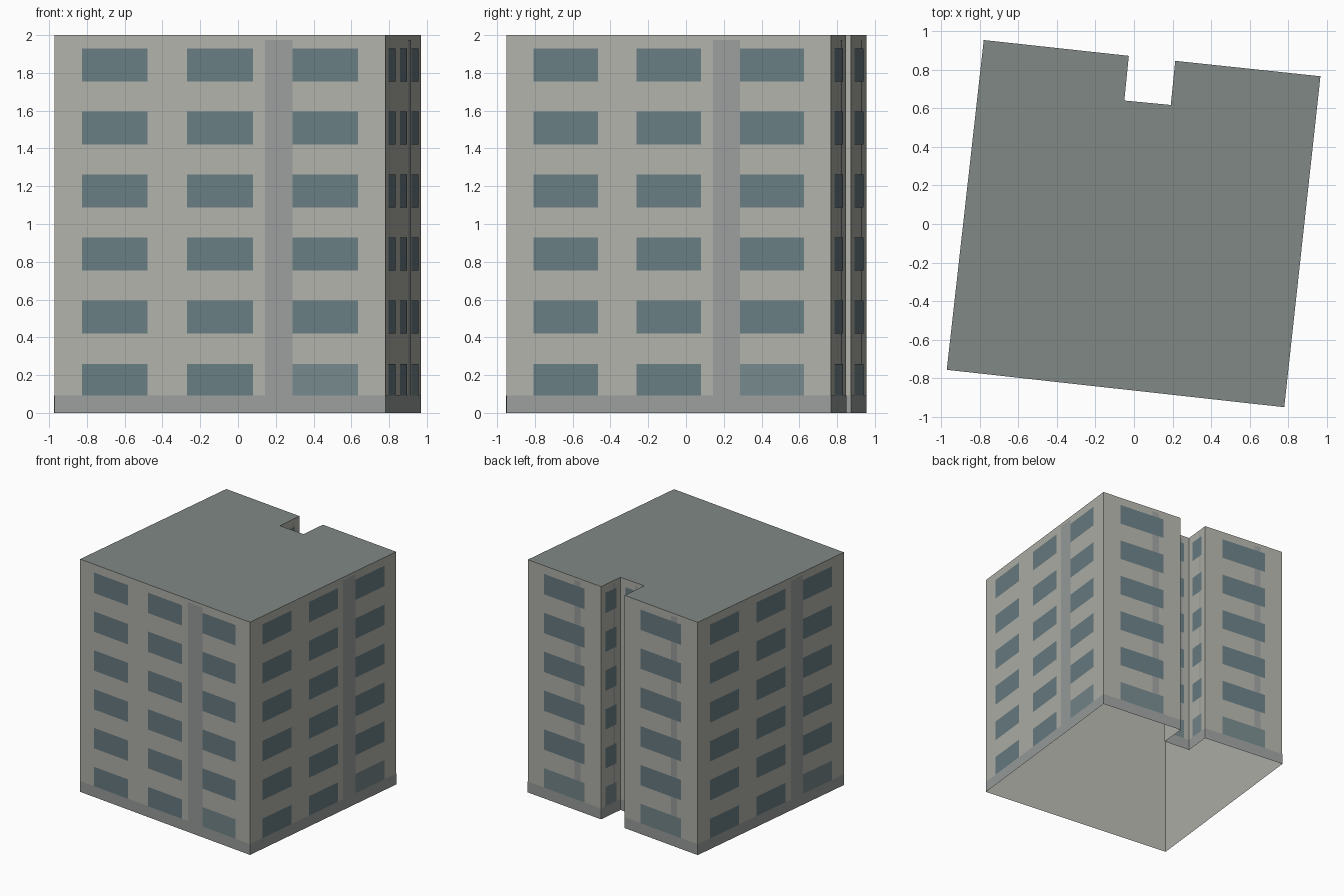
import bpy, bmesh
from mathutils import Vector

if "Cube" in bpy.data.objects:
    bpy.data.objects.remove(bpy.data.objects["Cube"])

H = 2.0
FLOORS = 6
# footprint, counter-clockwise from the front left corner, with the rear notch
PLAN = [(-0.972, -0.757), (0.78, -0.951), (0.968, 0.767), (0.214, 0.847),
        (0.191, 0.618), (-0.05, 0.641), (-0.027, 0.873), (-0.78, 0.955)]


def material(name, rgb):
    m = bpy.data.materials.new(name)
    m.diffuse_color = (*rgb, 1)
    m.use_nodes = True
    m.node_tree.nodes["Principled BSDF"].inputs["Base Color"].default_value = m.diffuse_color
    return m


wall_mat = material("wall", (0.445, 0.445, 0.405))
roof_mat = material("roof", (0.22, 0.25, 0.235))
trim_mat = material("trim", (0.325, 0.345, 0.335))
glass_mat = material("glass", (0.14, 0.205, 0.225))
pale_mat = material("pale_glass", (0.18, 0.245, 0.26))


def finish(name, bm, *mats):
    me = bpy.data.meshes.new(name)
    bm.to_mesh(me)
    bm.free()
    for m in mats:
        me.materials.append(m)
    ob = bpy.data.objects.new(name, me)
    bpy.context.collection.objects.link(ob)


def panel(bm, a, b, u0, u1, z0, z1, off, mat=0):
    """Thin rectangle lying on the wall a-b; u runs 0..1 along the wall."""
    a, b = Vector((*a, 0)), Vector((*b, 0))
    d = b - a
    n = Vector((d.y, -d.x, 0)).normalized() * off
    pts = [(u0, z0), (u1, z0), (u1, z1), (u0, z1)]
    f = bm.faces.new([bm.verts.new(a + d * u + n + Vector((0, 0, z))) for u, z in pts])
    f.material_index = mat


# hollow shell: walls and flat roof, open underneath
shell = bmesh.new()
low = [shell.verts.new((x, y, 0)) for x, y in PLAN]
high = [shell.verts.new((x, y, H)) for x, y in PLAN]
shell.faces.new(high).material_index = 1
for i in range(len(PLAN)):
    j = (i + 1) % len(PLAN)
    shell.faces.new((low[i], low[j], high[j], high[i]))
finish("building_shell", shell, wall_mat, roof_mat)

strips, windows, plinth = bmesh.new(), bmesh.new(), bmesh.new()
for i, a in enumerate(PLAN):
    b = PLAN[(i + 1) % len(PLAN)]
    long_wall = (Vector(b) - Vector(a)).length > 1
    cols = [(0.084, 0.282), (0.401, 0.6), (0.72, 0.917)] if long_wall else [(0.22, 0.775)]
    # vertical strip and plinth band
    panel(strips, a, b, 0.637, 0.72, 0, 1.975, 0.001)
    panel(plinth, a, b, 0, 1, 0, 0.093, 0.0015)
    # window grid, lowest window of the last column is paler
    for c, (u0, u1) in enumerate(cols):
        for k in range(FLOORS):
            z = 0.085 + 0.334 * k
            pale = k == 0 and c == len(cols) - 1
            panel(windows, a, b, u0, u1, max(z, 0.093), z + 0.175, 0.002, int(pale))
finish("wall_strips", strips, trim_mat)
finish("windows", windows, glass_mat, pale_mat)
finish("plinth_band", plinth, trim_mat)
